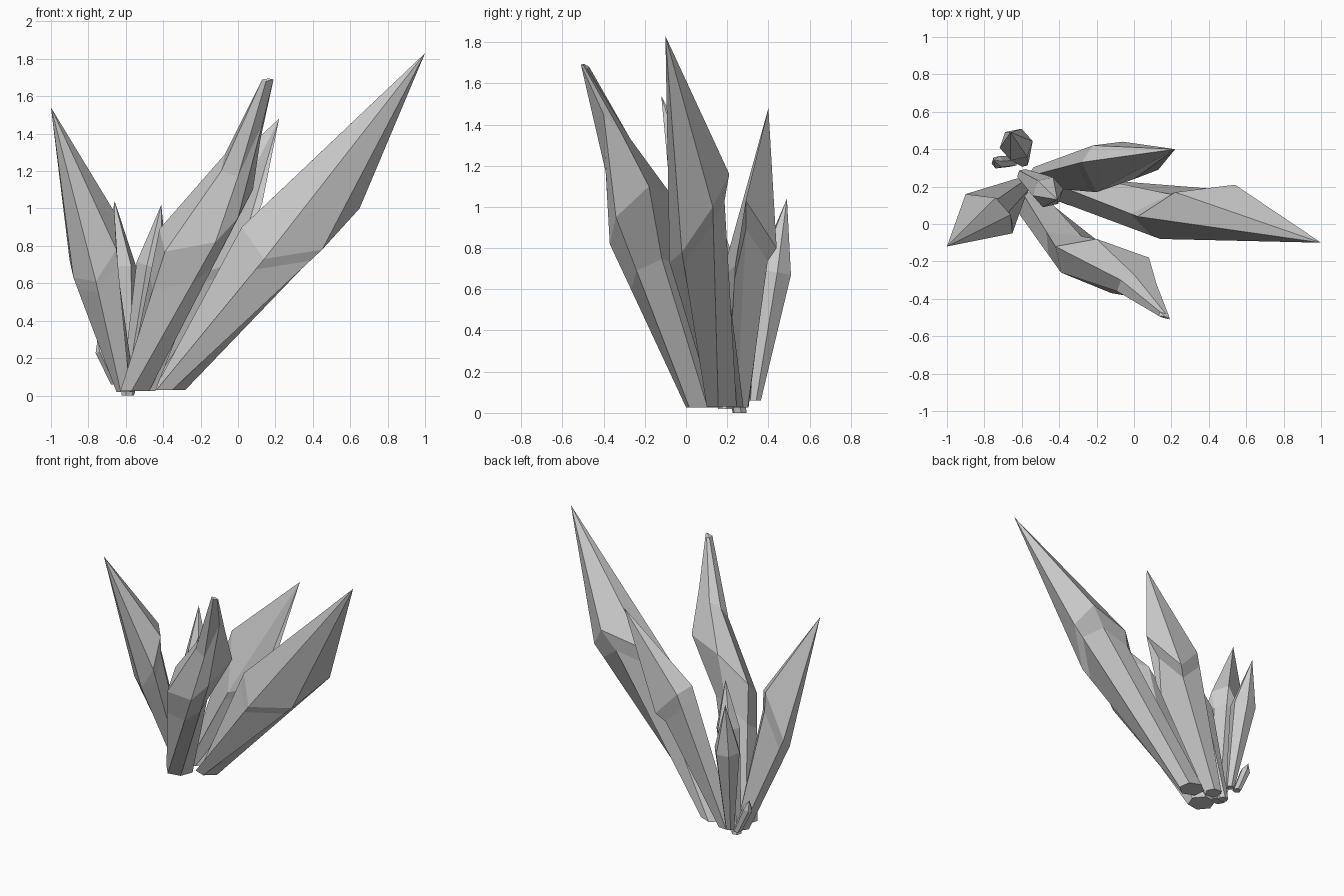
import bpy, bmesh
from math import cos, sin, pi, atan2
from mathutils import Vector

if "Cube" in bpy.data.objects:
    bpy.data.objects.remove(bpy.data.objects["Cube"])


def hexagon(center, r, start=0.0, axis=(0, 0, 1)):
    """Six points around a centre, facing along the axis, counter-clockwise."""
    q = Vector((0, 0, 1)).rotation_difference(Vector(axis).normalized())
    return [Vector(center) + q @ Vector((r * cos(start + i * pi / 3), r * sin(start + i * pi / 3), 0))
            for i in range(6)]


def crystal(name, base, r, rings, tip, neck=None):
    """Hexagonal shard: flat base, optional neck undercut, shoulder rings, pointed tip."""
    first = [Vector(p) for p in rings[0]]
    mid = sum(first, Vector()) / 6
    off = first[0] - mid
    loops = [hexagon(base, r, atan2(off.y, off.x))]
    if neck:
        t, inset, corners = neck
        axis_point = Vector(base).lerp(mid, t)
        ring = [b.lerp(p, t) for b, p in zip(loops[0], first)]
        for i in corners:
            ring[i] = ring[i].lerp(axis_point, inset)
        loops.append(ring)
    loops += rings
    bm = bmesh.new()
    loops = [[bm.verts.new(p) for p in loop] for loop in loops]
    bm.faces.new(loops[0][::-1])
    for lo, hi in zip(loops, loops[1:]):
        for i in range(6):
            j = (i + 1) % 6
            bm.faces.new((lo[i], lo[j], hi[j], hi[i]))
    top = bm.verts.new(tip)
    for i in range(6):
        bm.faces.new((loops[-1][i], loops[-1][(i + 1) % 6], top))
    bmesh.ops.recalc_face_normals(bm, faces=bm.faces)
    me = bpy.data.meshes.new(name)
    bm.to_mesh(me)
    bm.free()
    bpy.context.collection.objects.link(bpy.data.objects.new(name, me))


# Largest shard, leaning right
crystal("right_crystal", (-0.365, 0.19, 0.03), 0.09,
        [[(0.14, -0.08, 0.73), (0.45, -0.02, 0.78), (0.65, 0.13, 1.0),
          (0.54, 0.21, 1.16), (0.22, 0.17, 1.09), (0.02, 0.04, 0.9)]],
        (1.0, -0.10, 1.83), (0.92, 0.2, (3, 4)))

# Front shard with a narrowing neck and a chipped end
end = [(0.13, -0.49, 1.69), (0.15, -0.5, 1.68), (0.19, -0.51, 1.69),
       (0.19, -0.5, 1.69), (0.17, -0.48, 1.67), (0.14, -0.47, 1.68)]
crystal("front_crystal", (-0.535, 0.09, 0.025), 0.095,
        [[(-0.39, -0.26, 0.77), (-0.12, -0.37, 0.82), (0.0, -0.34, 0.95),
          (0.08, -0.18, 1.1), (-0.2, -0.08, 1.07), (-0.42, -0.12, 0.89)],
         [(-0.09, -0.36, 1.2), (0.0, -0.39, 1.17), (0.13, -0.40, 1.45),
          (0.12, -0.32, 1.37), (0.0, -0.27, 1.33), (-0.07, -0.3, 1.29)],
         end], (0.165, -0.495, 1.695), (0.72, 0.45, (3, 4)))

# Back shard, leaning right
crystal("back_crystal", (-0.51, 0.25, 0.025), 0.06,
        [[(-0.2, 0.17, 0.65), (0.0, 0.24, 0.72), (0.13, 0.29, 1.03),
          (-0.06, 0.44, 0.8), (-0.22, 0.42, 0.97), (-0.28, 0.33, 1.02)]],
        (0.22, 0.40, 1.48), (0.9, 0.25, (2, 3)))

# Left shard
crystal("left_crystal", (-0.6, 0.2, 0.02), 0.05,
        [[(-0.88, 0.06, 0.63), (-0.76, -0.03, 0.61), (-0.65, -0.05, 0.78),
          (-0.66, 0.05, 0.98), (-0.74, 0.14, 1.02), (-0.9, 0.16, 0.72)]],
        (-1.0, -0.12, 1.54), (0.9, 0.2, (3, 4)))

# Small shards: name, base, base radius, shoulder centre, shoulder radius, tip
for name, base, r, mid, mr, tip in (
        ("rear_crystal", (-0.59, 0.335, 0.06), 0.03, (-0.63, 0.425, 0.68), 0.09, (-0.66, 0.49, 1.04)),
        ("inner_crystal", (-0.59, 0.26, 0.0), 0.035, (-0.46, 0.17, 0.7), 0.085, (-0.41, 0.13, 1.02)),
        ("tiny_crystal", (-0.65, 0.335, 0.06), 0.03, (-0.73, 0.33, 0.24), 0.035, (-0.75, 0.34, 0.31))):
    axis = Vector(mid) - Vector(base)
    crystal(name, base, r, [hexagon(mid, mr, 0.2, axis)], tip)
